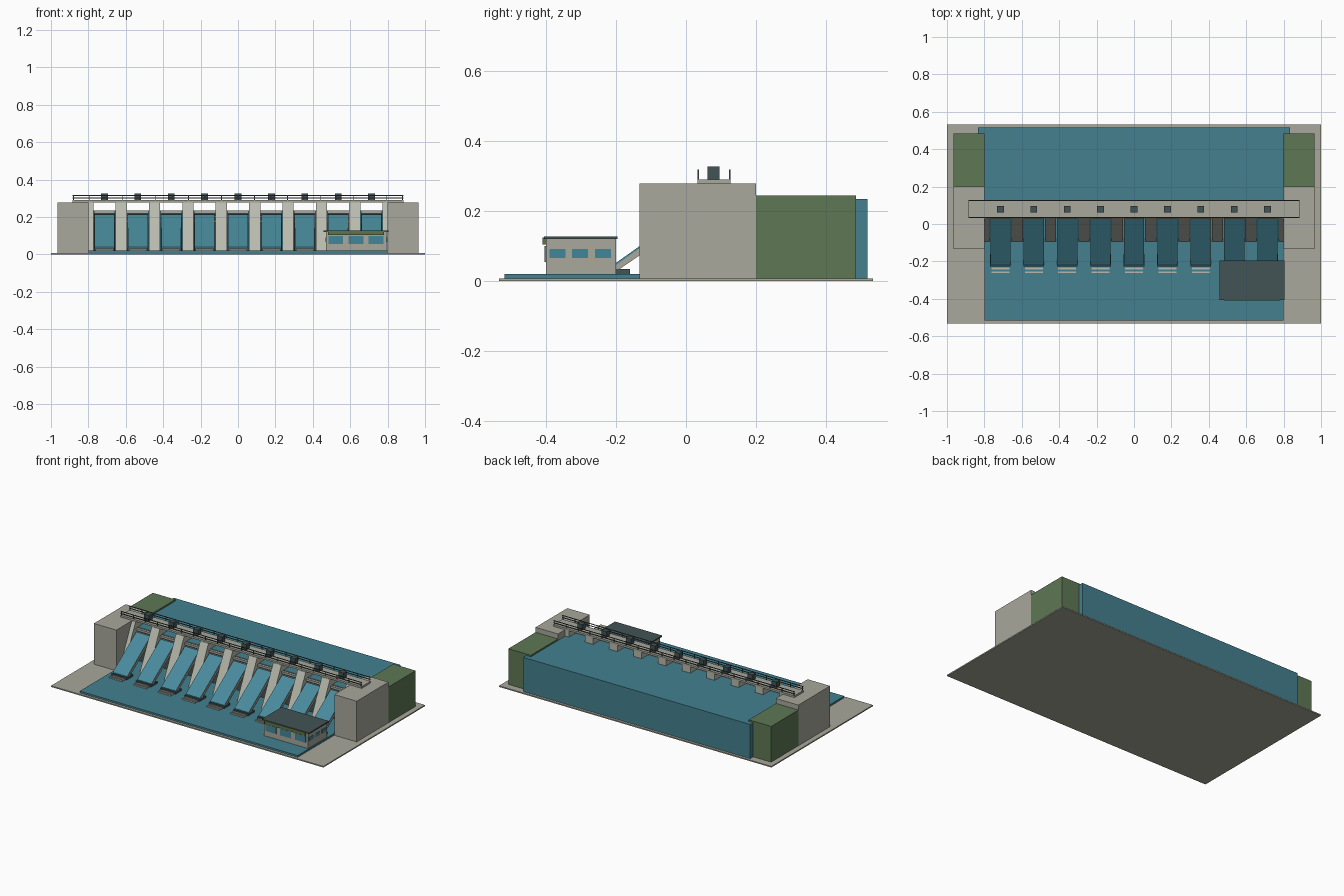
import bpy
import bmesh

cube = bpy.data.objects.get("Cube")
if cube:
    bpy.data.objects.remove(cube, do_unlink=True)


def material(name, r, g, b):
    lin = [((c / 255 + 0.055) / 1.055) ** 2.4 for c in (r, g, b)] + [1]
    m = bpy.data.materials.new(name)
    m.use_nodes = True
    m.diffuse_color = lin
    m.node_tree.nodes["Principled BSDF"].inputs["Base Color"].default_value = lin
    return m


concrete = material("concrete", 168, 168, 156)
pale = material("pale concrete", 184, 186, 174)
water = material("water", 67, 128, 143)
spill = material("spilling water", 73, 139, 156)
grass = material("grass bank", 94, 120, 84)
dark = material("dark metal", 67, 83, 86)
olive = material("olive trim", 98, 114, 70)
glass = material("window glass", 66, 134, 152)


def finish(name, bm, mat):
    bmesh.ops.recalc_face_normals(bm, faces=bm.faces)
    mesh = bpy.data.meshes.new(name)
    bm.to_mesh(mesh)
    bm.free()
    mesh.materials.append(mat)
    obj = bpy.data.objects.new(name, mesh)
    bpy.context.collection.objects.link(obj)
    return obj


def box(name, mat, x, y, z):
    """Box from (min, max) pairs on each axis."""
    bm = bmesh.new()
    bmesh.ops.create_cube(bm, size=1)
    for v in bm.verts:
        v.co = [r[0] if c < 0 else r[1] for c, r in zip(v.co, (x, y, z))]
    return finish(name, bm, mat)


def extrude_x(name, mat, profile, x0, x1):
    """Solid from a (y, z) profile swept along x."""
    bm = bmesh.new()
    face = bm.faces.new([bm.verts.new((x0, y, z)) for y, z in profile])
    ext = bmesh.ops.extrude_face_region(bm, geom=[face])["geom"]
    moved = [v for v in ext if isinstance(v, bmesh.types.BMVert)]
    bmesh.ops.translate(bm, verts=moved, vec=(x1 - x0, 0, 0))
    return finish(name, bm, mat)


# Ground and water bodies
box("base_slab", concrete, (-1, 1), (-0.533, 0.533), (0, 0.008))
box("downstream_water", water, (-0.8, 0.8), (-0.517, 0.04), (0.008, 0.02))
box("reservoir", water, (-0.833, 0.833), (0.06, 0.517), (0.008, 0.235))

# Abutments and banks on both sides
for side, s in (("left", 1), ("right", -1)):
    xs = sorted((s * 0.8, s * 0.965))
    box(side + "_abutment", concrete, xs, (-0.133, 0.2), (0.008, 0.278))
    box(side + "_bank", grass, xs, (0.2, 0.485), (0.008, 0.245))

# Sloping piers between the bays
pitch = 0.1785
pier = [(-0.1, 0.008), (0.125, 0.008), (0.125, 0.278), (0.03, 0.278)]
for i in range(10):
    x = (i - 4.5) * pitch
    extrude_x(f"pier_{i + 1}", pale, pier, x - 0.03, x + 0.03)

# Spillway bays: gate, chute, steps and hoist
chute = [(-0.222, 0.012), (-0.222, 0.03), (0.03, 0.21), (0.03, 0.185)]
sheet = [(-0.218, 0.033), (-0.218, 0.039), (0.028, 0.214), (0.028, 0.208)]
for i in range(9):
    x = (i - 4) * pitch
    n = i + 1
    bay = (x - 0.057, x + 0.057)
    box(f"gate_{n}", dark, bay, (0.045, 0.06), (0.008, 0.235))
    for k, z in enumerate((0.17, 0.195, 0.22)):
        box(f"gate_beam_{n}_{k + 1}", concrete, bay, (0.03, 0.047), (z, z + 0.014))
    extrude_x(f"chute_{n}", concrete, chute, x - 0.054, x + 0.054)
    extrude_x(f"water_sheet_{n}", spill, sheet, x - 0.053, x + 0.053)
    box(f"chute_toe_{n}", dark, (x - 0.055, x + 0.055), (-0.226, -0.16), (0.015, 0.034))
    for k in range(2):
        y = -0.243 - k * 0.02
        box(f"baffle_{n}_{k + 1}", pale, (x - 0.048, x + 0.048), (y, y + 0.01), (0.015, 0.028))
    box(f"hoist_{n}", dark, (x - 0.018, x + 0.018), (0.062, 0.095), (0.29, 0.327))

# Service bridge with railings
box("bridge_deck", concrete, (-0.885, 0.885), (0.033, 0.127), (0.278, 0.29))
for side, y in (("front", 0.035), ("back", 0.125)):
    for k, z in enumerate((0.302, 0.316)):
        box(f"{side}_rail_{k + 1}", dark, (-0.885, 0.885), (y - 0.002, y + 0.002), (z - 0.002, z + 0.002))
    for i in range(21):
        x = (i - 10) * 0.088
        box(f"{side}_rail_post_{i + 1}", dark, (x - 0.002, x + 0.002), (y - 0.002, y + 0.002), (0.29, 0.316))

# Control house
box("house_walls", concrete, (0.47, 0.795), (-0.4, -0.2), (0.008, 0.12))
box("house_roof", dark, (0.458, 0.805), (-0.405, -0.196), (0.12, 0.128))
box("house_fascia", olive, (0.48, 0.78), (-0.409, -0.4), (0.104, 0.125))
for i in range(3):
    x = 0.483 + i * 0.108
    y = -0.39 + i * 0.065
    box(f"front_window_{i + 1}", glass, (x, x + 0.079), (-0.403, -0.398), (0.055, 0.1))
    for side, wx in (("left", 0.795), ("right", 0.47)):
        box(f"{side}_window_{i + 1}", glass, (wx - 0.003, wx + 0.003), (y, y + 0.046), (0.066, 0.091))
